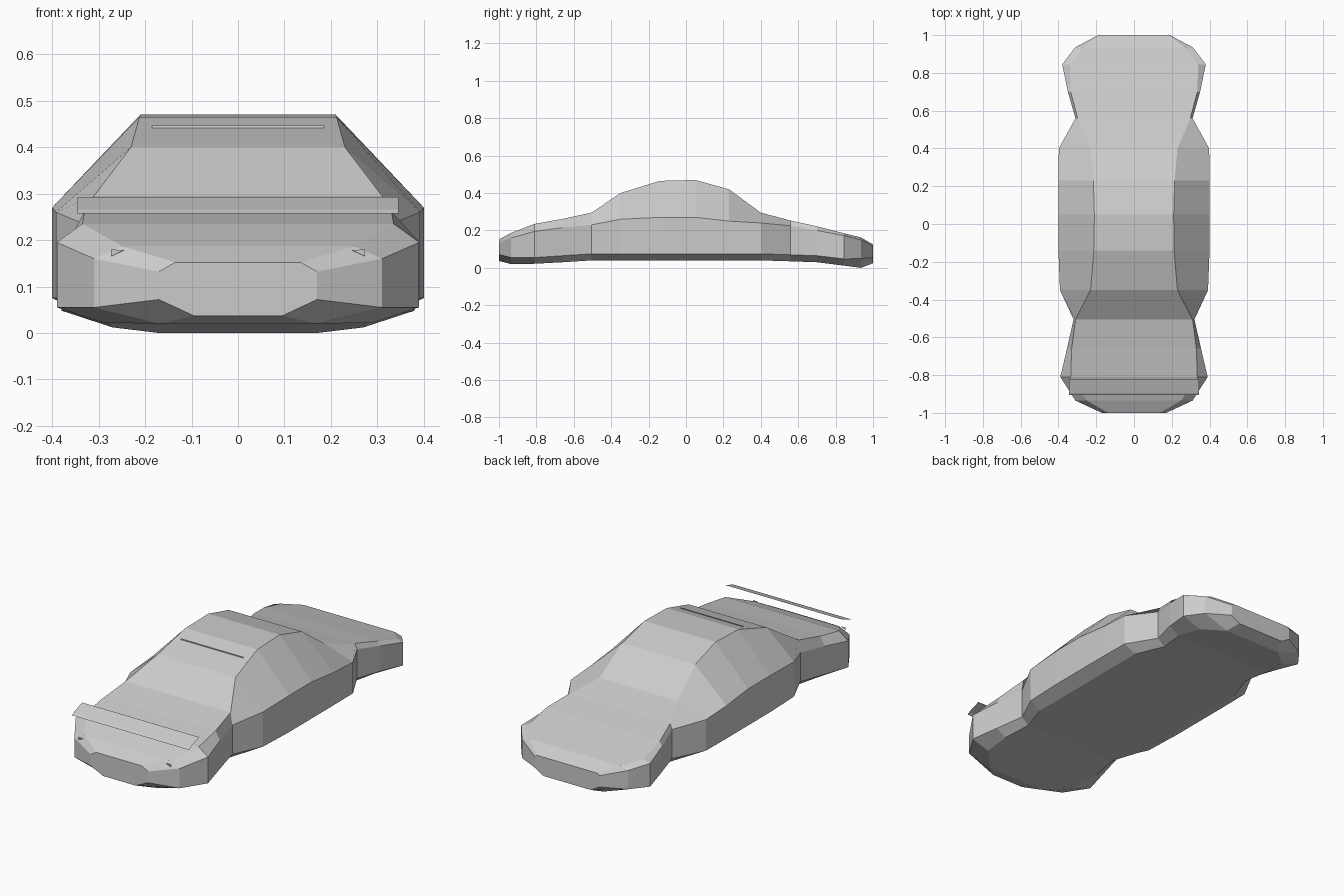
import bpy

if "Cube" in bpy.data.objects:
    bpy.data.objects.remove(bpy.data.objects["Cube"])

def material(name, c):
    m = bpy.data.materials.new(name)
    m.diffuse_color = (c, c, c, 1)
    m.use_nodes = True
    m.node_tree.nodes["Principled BSDF"].inputs["Base Color"].default_value = m.diffuse_color
    return m

GREY = material("body grey", 0.6)

def make(name, verts, faces):
    me = bpy.data.meshes.new(name)
    me.from_pydata(verts, [], faces)
    me.materials.append(GREY)
    me.update()
    ob = bpy.data.objects.new(name, me)
    bpy.context.collection.objects.link(ob)
    return ob

# Car body: lofted eight-sided sections
# y, floor half-width, floor z, side half-width, sill z, shoulder z, top half-width, top z
SECTIONS = [
    (-1.0, .095, .037, .17, .072, .132, .135, .152),
    (-.935, .17, .02, .31, .055, .16, .25, .187),
    (-.81, .29, .022, .39, .055, .195, .335, .235),
    (-.66, .30, .03, .355, .065, .215, .33, .262),
    (-.505, .28, .04, .32, .075, .23, .31, .295),
    (-.35, .33, .04, .392, .075, .26, .23, .40),
    (-.14, .33, .04, .40, .075, .27, .212, .465),
    (.05, .33, .04, .40, .075, .27, .21, .47),
    (.23, .33, .04, .40, .075, .25, .215, .42),
    (.40, .33, .04, .398, .075, .24, .23, .295),
    (.56, .27, .035, .31, .07, .225, .298, .253),
    (.70, .29, .03, .35, .065, .20, .335, .222),
    (.845, .27, .012, .38, .048, .172, .34, .185),
    (.935, .17, .0, .312, .05, .15, .27, .163),
    (1.0, .14, .025, .19, .055, .115, .18, .125),
]
verts, faces = [], []
for y, xb, zb, xs, zl, zu, xt, zt in SECTIONS:
    half = [(xb, zb), (xs, zl), (xs, zu), (xt, zt)]
    verts += [(x, y, z) for x, z in half]
    verts += [(-x, y, z) for x, z in reversed(half)]
for s in range(len(SECTIONS) - 1):
    for i in range(8):
        j = (i + 1) % 8
        a, b = s * 8, s * 8 + 8
        faces.append((a + i, a + j, b + j, b + i))
last = (len(SECTIONS) - 1) * 8
faces.append(tuple(reversed(range(8))))
faces.append(tuple(range(last, last + 8)))
body = make("car_body", verts, faces)
# make all faces point outward
import bmesh
bm = bmesh.new()
bm.from_mesh(body.data)
bmesh.ops.recalc_face_normals(bm, faces=bm.faces)
bm.to_mesh(body.data)
bm.free()

def strip(name, w, y0, z0, y1, z1):
    return make(name, [(-w, y0, z0), (w, y0, z0), (w, y1, z1), (-w, y1, z1)], [(0, 1, 2, 3)])

# Floating wing panel with its lower lip, and the slit on the windscreen
strip("wing_panel", .345, -.895, .266, -.82, .293)
strip("wing_lip", .345, -.89, .266, -.905, .257)
strip("windscreen_slit", .185, -.2185, .439, -.2175, .446)

# Small triangular lamps
for side, label in ((-1, "left"), (1, "right")):
    make("lamp_" + label,
         [(side * .245, -.955, .178), (side * .273, -.955, .18), (side * .273, -.955, .165)],
         [(0, 1, 2) if side < 0 else (0, 2, 1)])
